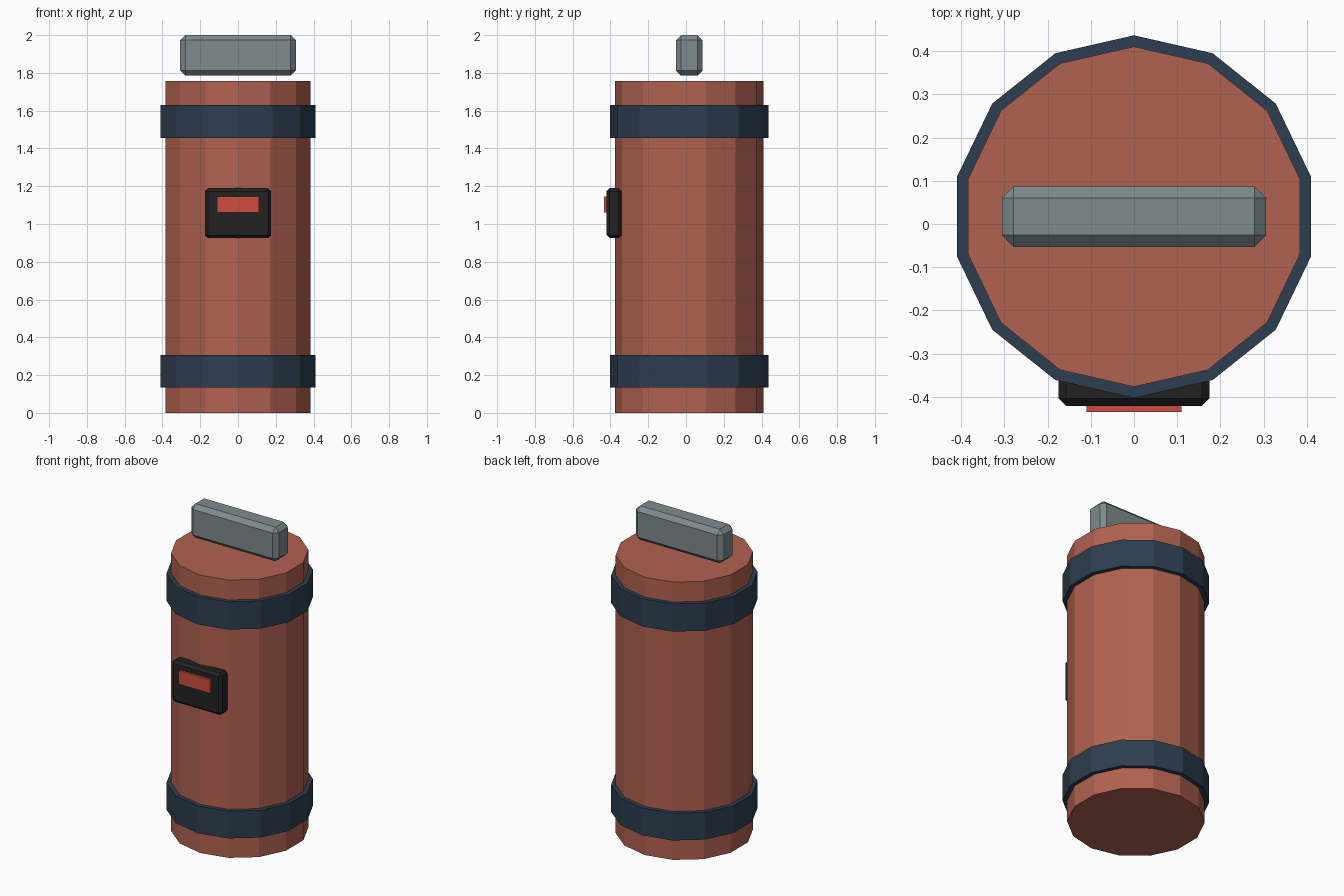
import bpy
import math

if "Cube" in bpy.data.objects:
    bpy.data.objects.remove(bpy.data.objects["Cube"])

CY = 0.017  # y of the canister axis


def material(name, rgb):
    m = bpy.data.materials.new(name)
    m.diffuse_color = (*rgb, 1)
    m.use_nodes = True
    m.node_tree.nodes["Principled BSDF"].inputs["Base Color"].default_value = m.diffuse_color
    return m


terracotta = material("terracotta", (0.44, 0.122, 0.08))
navy = material("navy", (0.026, 0.048, 0.08))
steel = material("steel_grey", (0.212, 0.258, 0.268))
black = material("black", (0.016, 0.016, 0.016))
red = material("red", (0.61, 0.075, 0.052))


def drum(name, radius, z0, z1, mat):
    """14-sided cylinder with a corner pointing to the front and back."""
    bpy.ops.mesh.primitive_cylinder_add(
        vertices=14, radius=radius, depth=z1 - z0,
        location=(0, CY, (z0 + z1) / 2))
    ob = bpy.context.object
    ob.name = name
    ob.data.materials.append(mat)


def box(name, lo, hi, mat, bevel=0):
    """Box between two corners, with optional chamfered edges."""
    bpy.ops.mesh.primitive_cube_add(
        size=1, location=[(a + b) / 2 for a, b in zip(lo, hi)])
    ob = bpy.context.object
    ob.name = name
    ob.scale = [b - a for a, b in zip(lo, hi)]
    bpy.ops.object.transform_apply(location=False, rotation=False, scale=True)
    ob.data.materials.append(mat)
    if bevel:
        mod = ob.modifiers.new("chamfer", 'BEVEL')
        mod.width = bevel
        mod.segments = 1


# Canister body and its two bands
drum("body", 0.394, 0, 1.756, terracotta)
drum("lower_band", 0.42, 0.135, 0.307, navy)
drum("upper_band", 0.42, 1.455, 1.63, navy)

# Handle bar floating above the lid
box("handle", (-0.306, CY - 0.07, 1.785), (0.306, CY + 0.07, 2.0), steel, 0.027)

# Control panel with its indicator
box("panel", (-0.175, -0.421, 0.925), (0.175, -0.34, 1.19), black, 0.017)
box("indicator", (-0.11, -0.435, 1.06), (0.11, -0.41, 1.145), red)
